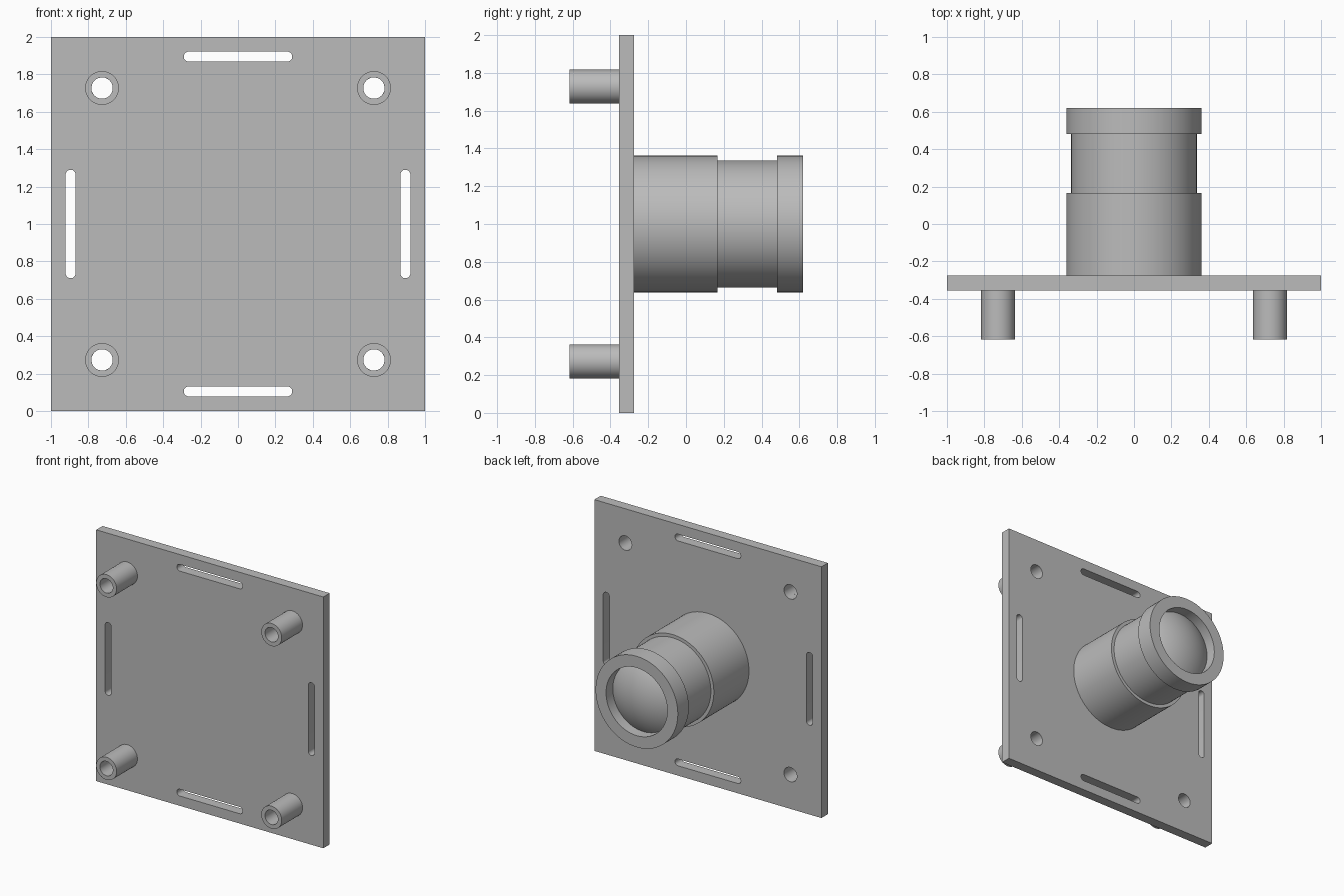
import bpy, bmesh, math
from mathutils import Matrix, Vector

cube = bpy.data.objects.get("Cube")
if cube:
    bpy.data.objects.remove(cube, do_unlink=True)

GREY = (0.5, 0.5, 0.5, 1)
mat = bpy.data.materials.new("plain grey")
mat.use_nodes = True
mat.diffuse_color = GREY
mat.node_tree.nodes["Principled BSDF"].inputs["Base Color"].default_value = GREY

# Shared dimensions
FRONT, BACK = -0.355, -0.275      # plate faces along y
POST_X, POST_Z = 0.727, 0.727     # post offsets from the plate centre
BORE = 0.057
SLOT_OFFSET, SLOT_HALF, SLOT_R = 0.895, 0.29, 0.027


def finish(obj):
    """Apply the material and smooth the round surfaces."""
    obj.data.materials.clear()
    obj.data.materials.append(mat)
    bpy.ops.object.select_all(action='DESELECT')
    obj.select_set(True)
    bpy.context.view_layer.objects.active = obj
    bpy.ops.object.shade_smooth_by_angle(angle=math.radians(30))


def lathe(name, profile, centre, closed=True, steps=64):
    """Spin (radius, y) points around an axis parallel to y."""
    bm = bmesh.new()
    verts = [bm.verts.new((r, y, 0)) for r, y in profile]
    edges = [bm.edges.new(pair) for pair in zip(verts, verts[1:])]
    if closed:
        edges.append(bm.edges.new((verts[-1], verts[0])))
    bmesh.ops.spin(bm, geom=verts + edges, cent=(0, 0, 0), axis=(0, 1, 0),
                   angle=math.tau, steps=steps)
    bmesh.ops.remove_doubles(bm, verts=bm.verts, dist=0.0001)
    bmesh.ops.recalc_face_normals(bm, faces=bm.faces)
    bmesh.ops.translate(bm, verts=bm.verts, vec=Vector(centre))
    mesh = bpy.data.meshes.new(name)
    bm.to_mesh(mesh)
    bm.free()
    obj = bpy.data.objects.new(name, mesh)
    bpy.context.collection.objects.link(obj)
    finish(obj)
    return obj


def stadium(cx, cy, half, radius, vertical=False, steps=24):
    """Outline of a round-ended slot; half == radius gives a circle."""
    points = []
    for i in range(2 * steps):
        a = math.tau * (i + 0.5) / (2 * steps) - math.pi / 2
        shift = half - radius if i < steps else radius - half
        u, v = shift + radius * math.cos(a), radius * math.sin(a)
        points.append((cx + v, cy + u) if vertical else (cx + u, cy + v))
    return points


# Plate: filled flat outline with slots and bores, extruded
outlines = [[(-1, -1), (1, -1), (1, 1), (-1, 1)]]
for s in (-1, 1):
    outlines.append(stadium(0, s * SLOT_OFFSET, SLOT_HALF, SLOT_R))
    outlines.append(stadium(s * SLOT_OFFSET, 0, SLOT_HALF, SLOT_R, vertical=True))
    for t in (-1, 1):
        outlines.append(stadium(s * POST_X, t * POST_Z, BORE, BORE))

curve = bpy.data.curves.new("plate_outline", 'CURVE')
curve.dimensions = '2D'
curve.fill_mode = 'BOTH'
curve.extrude = (BACK - FRONT) / 2
for outline in outlines:
    spline = curve.splines.new('POLY')
    spline.points.add(len(outline) - 1)
    for point, (x, y) in zip(spline.points, outline):
        point.co = (x, y, 0, 1)
    spline.use_cyclic_u = True
plate = bpy.data.objects.new("mounting_plate", curve)
bpy.context.collection.objects.link(plate)
bpy.ops.object.select_all(action='DESELECT')
plate.select_set(True)
bpy.context.view_layer.objects.active = plate
bpy.ops.object.convert(target='MESH')
plate = bpy.context.view_layer.objects.active
plate.name = "mounting_plate"
bm = bmesh.new()
bm.from_mesh(plate.data)
bmesh.ops.remove_doubles(bm, verts=bm.verts, dist=0.0001)
bmesh.ops.transform(bm, verts=bm.verts, matrix=Matrix.Translation(
    (0, (FRONT + BACK) / 2, 1)) @ Matrix.Rotation(math.pi / 2, 4, 'X'))
bmesh.ops.recalc_face_normals(bm, faces=bm.faces)
bm.to_mesh(plate.data)
bm.free()
finish(plate)

# Hollow posts at the corners
for side, s in (("right", -1), ("left", 1)):
    for level, t in (("lower", -1), ("upper", 1)):
        lathe(f"{level}_{side}_post",
              [(BORE, -0.617), (0.09, -0.617), (0.09, FRONT), (BORE, FRONT)],
              (s * POST_X, 0, 1 + t * POST_Z), steps=48)

# Stepped barrel with a raised, recessed rim
RIM_R, SEAT = 0.27, 0.535
lathe("lens_barrel",
      [(0, BACK), (0.362, BACK), (0.362, 0.167), (0.336, 0.167), (0.336, 0.482),
       (0.362, 0.482), (0.362, 0.62), (RIM_R, 0.62), (RIM_R, SEAT)],
      (0, 0, 1), closed=False, steps=96)

# Domed lens: shallow spherical cap seated in the rim
rise = 0.08
ball = (RIM_R ** 2 + rise ** 2) / (2 * rise)
spread = math.asin(RIM_R / ball)
cap = [(ball * math.sin(spread * i / 12),
        SEAT + rise - ball + ball * math.cos(spread * i / 12)) for i in range(13)]
lathe("lens", cap, (0, 0, 1), closed=False, steps=96)
# Make the open cap face outward
lens = bpy.data.objects["lens"].data
if lens.polygons[0].normal.y < 0:
    lens.flip_normals()
